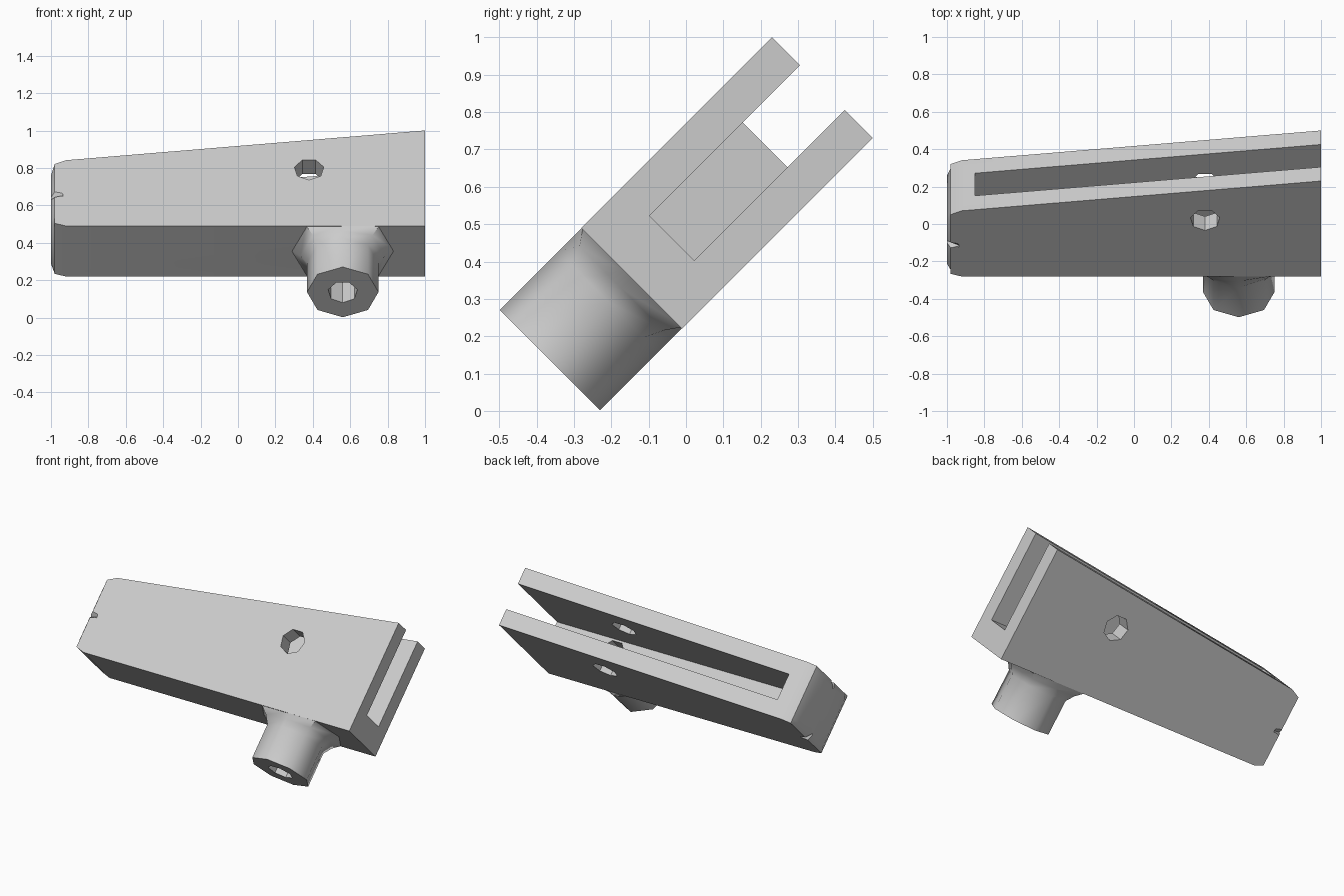
import bpy
import bmesh
import math
from mathutils import Matrix

cube = bpy.data.objects.get("Cube")
if cube:
    bpy.data.objects.remove(cube, do_unlink=True)

grey = bpy.data.materials.new("light grey")
grey.use_nodes = True
COLOUR = (0.6, 0.6, 0.6, 1)
grey.diffuse_color = COLOUR
grey.node_tree.nodes["Principled BSDF"].inputs["Base Color"].default_value = COLOUR

# Working frame: y across the thickness, z along the fork; tilted at the end
MID = -0.354
HALF = 0.191


def loft(name, rings):
    """Closed solid through rings of equal point count."""
    bm = bmesh.new()
    loops = [[bm.verts.new(p) for p in ring] for ring in rings]
    n = len(loops[0])
    for a, b in zip(loops, loops[1:]):
        for i in range(n):
            j = (i + 1) % n
            bm.faces.new((a[i], a[j], b[j], b[i]))
    bm.faces.new(loops[0])
    bm.faces.new(loops[-1])
    bmesh.ops.recalc_face_normals(bm, faces=bm.faces)
    mesh = bpy.data.meshes.new(name)
    bm.to_mesh(mesh)
    bm.free()
    mesh.materials.append(grey)
    obj = bpy.data.objects.new(name, mesh)
    bpy.context.collection.objects.link(obj)
    return obj


def select(obj):
    bpy.ops.object.select_all(action='DESELECT')
    obj.select_set(True)
    bpy.context.view_layer.objects.active = obj


def cut(obj, cutter):
    select(obj)
    mod = obj.modifiers.new("cut", 'BOOLEAN')
    mod.operation = 'DIFFERENCE'
    mod.solver = 'EXACT'
    mod.object = cutter
    bpy.ops.object.modifier_apply(modifier=mod.name)


def smooth(obj, degrees):
    select(obj)
    bpy.ops.object.shade_smooth_by_angle(angle=math.radians(degrees))


def box(name, x, y, z):
    return loft(name, [[(x[0], b, z[0]), (x[1], b, z[0]),
                        (x[1], b, z[1]), (x[0], b, z[1])] for b in y])


def circle(r, sides, start):
    return [(r * math.cos(start + math.tau * i / sides),
             r * math.sin(start + math.tau * i / sides)) for i in range(sides)]


# Tapered body with a rounded, slightly chamfered closed end
profile = [(1, 0.148), (1, 0.87), (-0.92, 0.645), (-0.98, 0.616),
           (-1, 0.56), (-1, 0.215), (-0.98, 0.168), (-0.92, 0.148)]
body = loft("forked_body", [[(max(x, limit), MID + y, z) for x, z in profile]
                            for y, limit in ((-HALF, -0.98), (-HALF + 0.03, -1),
                                             (HALF - 0.03, -1), (HALF, -0.98))])
smooth(body, 40)

# Flared eight-sided boss, its foot trimmed to the body thickness
stations = [(-0.161, 0.191), (0.06, 0.191), (0.11, 0.225), (0.155, 0.28)]
boss = loft("mounting_boss", [[(0.56 + x, MID + max(-0.19, min(0.19, y)), z)
                               for x, y in circle(r, 8, 0)] for z, r in stations])
smooth(boss, 50)

# Slot between the prongs, pin hole, boss bore
slot = box("slot_cutter", (-0.85, 1.1), (MID - 0.085, MID + 0.085), (0.3, 1.1))
pin = loft("pin_cutter", [[(0.38 + x, y, 0.576 + z)
                           for x, z in circle(0.08, 7, -math.pi / 2)] for y in (-0.7, 0)])
bore = loft("bore_cutter", [[(0.56 + x, MID + y, z)
                             for x, y in circle(0.08, 7, math.pi / 2)] for z in (-0.3, 0.4)])

# Small dents at the middle of both closed-end edges
dents = [loft("dent_cutter", [[(-1.03, MID + s * 0.25, 0.32), (-1.03, MID + s * 0.13, 0.38),
                               (-1.03, MID + s * 0.25, 0.45)],
                              [(-0.93, MID + s * 0.2, 0.36), (-0.94, MID + s * 0.185, 0.38),
                               (-0.93, MID + s * 0.2, 0.4)]]) for s in (-1, 1)]

for cutter in [slot, pin, bore] + dents:
    cut(body, cutter)
cut(boss, bore)
for cutter in [slot, pin, bore] + dents:
    bpy.data.objects.remove(cutter, do_unlink=True)

# Lean the whole part back
for obj in (body, boss):
    obj.data.transform(Matrix.Rotation(math.radians(-45), 4, 'X'))
